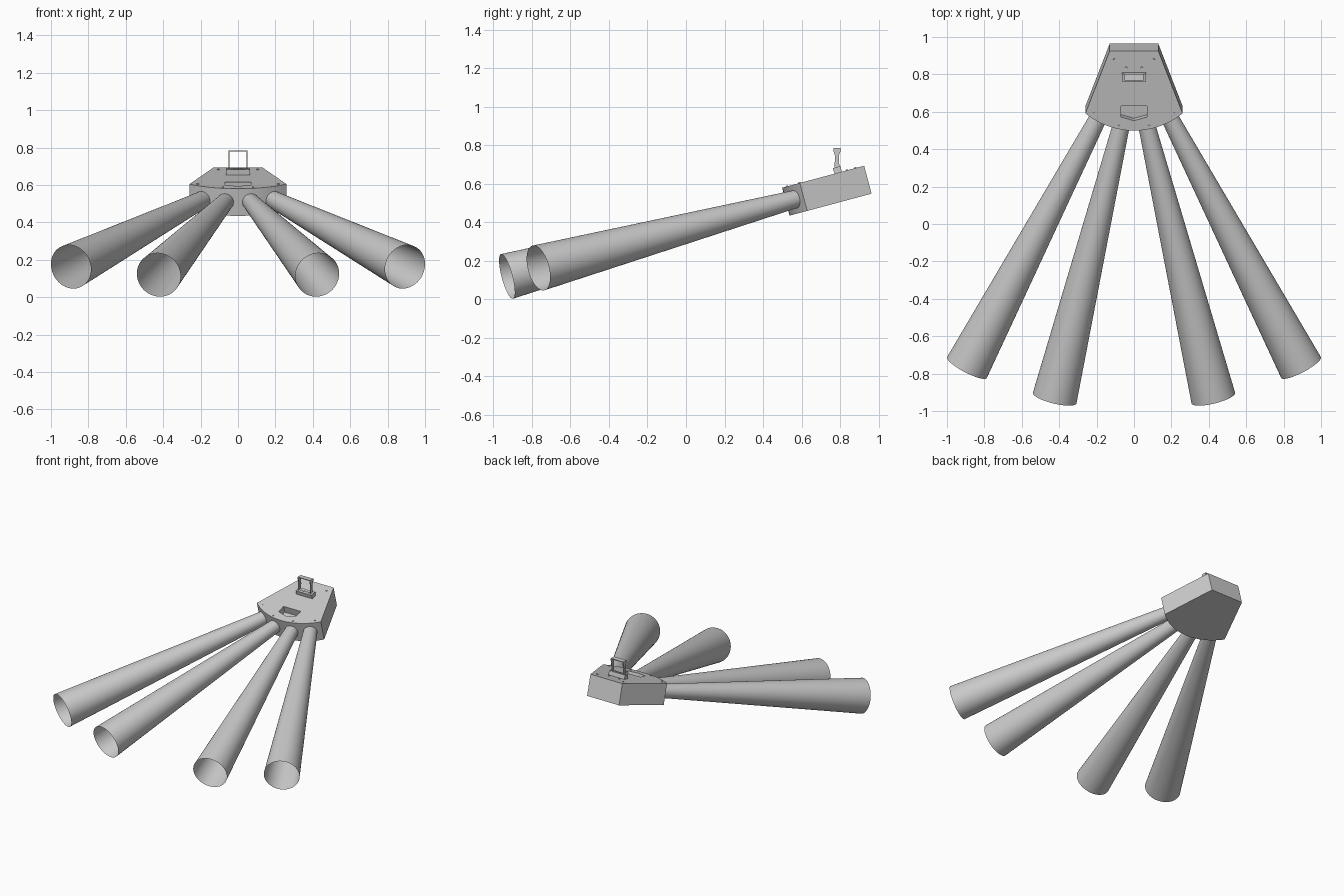
import bpy, bmesh, math
from mathutils import Matrix, Vector

cube = bpy.data.objects.get("Cube")
if cube:
    bpy.data.objects.remove(cube, do_unlink=True)

# Single matte grey
grey = bpy.data.materials.new("matte_grey")
grey.use_nodes = True
GREY = (0.6, 0.6, 0.6, 1)
grey.diffuse_color = GREY
grey.node_tree.nodes["Principled BSDF"].inputs["Base Color"].default_value = GREY

# Frame of the tilted housing: origin on its middle plane
TILT = Matrix.Translation((0, 0, 0.3685)) @ Matrix.Rotation(math.radians(15), 4, "X")
HALF = 0.075


def finish(name, bm, matrix, smooth=False):
    bmesh.ops.transform(bm, matrix=matrix, verts=bm.verts)
    mesh = bpy.data.meshes.new(name)
    bm.to_mesh(mesh)
    bm.free()
    mesh.materials.append(grey)
    ob = bpy.data.objects.new(name, mesh)
    bpy.context.collection.objects.link(ob)
    if smooth:
        activate(ob)
        bpy.ops.object.shade_smooth_by_angle(angle=math.radians(30))
    return ob


def activate(ob):
    bpy.ops.object.select_all(action="DESELECT")
    ob.select_set(True)
    bpy.context.view_layer.objects.active = ob


def prism(name, outline, low, high, matrix=TILT):
    """Extrude a flat outline along local z."""
    bm = bmesh.new()
    face = bm.faces.new([bm.verts.new((x, y, low)) for x, y in outline])
    out = bmesh.ops.extrude_face_region(bm, geom=[face])
    top = [v for v in out["geom"] if isinstance(v, bmesh.types.BMVert)]
    bmesh.ops.translate(bm, verts=top, vec=(0, 0, high - low))
    bmesh.ops.recalc_face_normals(bm, faces=bm.faces)
    return finish(name, bm, matrix)


def rect(x, y, half_x, half_y):
    return [(x - half_x, y - half_y), (x + half_x, y - half_y),
            (x + half_x, y + half_y), (x - half_x, y + half_y)]


def cylinder(name, x, y, low, radius, height):
    bm = bmesh.new()
    bmesh.ops.create_cone(bm, cap_ends=True, segments=12, radius1=radius, radius2=radius,
                          depth=height, matrix=Matrix.Translation((x, y, low + height / 2)))
    return finish(name, bm, TILT, True)


# Housing: tapered to the back, bowed at the front
WIDE, CORNER, BOW = 0.26, 0.632, 0.095
radius = (WIDE ** 2 + BOW ** 2) / (2 * BOW)
sweep = math.asin(WIDE / radius)
outline = [(0.13, 0.978), (-0.13, 0.978)]
for i in range(17):
    a = sweep * (i / 8 - 1)
    outline.append((radius * math.sin(a), CORNER - BOW + radius * (1 - math.cos(a))))
housing = prism("housing", outline, -HALF, HALF)

# Pocket in the top, with a pointed front edge
cutter = prism("pocket_cutter", [(-0.07, 0.673), (-0.07, 0.612), (0, 0.592),
                                 (0.07, 0.612), (0.07, 0.673)], HALF - 0.05, HALF + 0.05)
cutter.hide_render = True
cut = housing.modifiers.new("pocket", "BOOLEAN")
cut.operation = "DIFFERENCE"
cut.solver = "EXACT"
cut.object = cutter
activate(housing)
bpy.ops.object.modifier_apply(modifier=cut.name)
bpy.data.objects.remove(cutter, do_unlink=True)
bpy.ops.object.shade_smooth_by_angle(angle=math.radians(20))


# Four open flared tubes
def tube(name, near, far, r_near, r_far):
    a, b = Vector((*near, 0)), Vector((*far, 0))
    place = Matrix.Translation((a + b) / 2) @ (b - a).to_track_quat("Z", "Y").to_matrix().to_4x4()
    bm = bmesh.new()
    bmesh.ops.create_cone(bm, cap_ends=False, segments=64, radius1=r_near, radius2=r_far,
                          depth=(b - a).length, matrix=place)
    finish(name, bm, TILT, True)


for side, label in ((1, "left"), (-1, "right")):
    tube(f"outer_tube_{label}", (side * 0.175, 0.62), (side * 0.893, -0.794), 0.045, 0.12)
    tube(f"inner_tube_{label}", (side * 0.065, 0.56), (side * 0.424, -0.963), 0.045, 0.12)
    # Screws on the housing top
    for n, (x, y) in enumerate([(0.105, 0.93), (0.042, 0.885), (0.215, 0.63), (0.08, 0.563)]):
        cylinder(f"screw_{label}_{n + 1}", side * x, y, HALF, 0.006, 0.004)

# Handle base with a row of studs
BASE_Y, BASE_TOP = 0.838, HALF + 0.03
prism("handle_base", rect(0, BASE_Y, 0.065, 0.02), HALF, BASE_TOP)
for n in range(4):
    cylinder(f"base_stud_{n + 1}", (n - 1.5) * 0.021, BASE_Y, BASE_TOP, 0.007, 0.004)

# Upright strap handle: two waisted posts and a flat top bar
HANDLE_Y, HANDLE_TOP = 0.784, 0.785
UPRIGHT = Matrix(((0, 0, 1, 0), (1, 0, 0, HANDLE_Y), (0, 1, 0, 0), (0, 0, 0, 1)))
half_profile = [(0.014, 0.67), (0.011, 0.72), (0.011, 0.75), (0.018, 0.768), (0.018, HANDLE_TOP)]
post = half_profile + [(-y, z) for y, z in reversed(half_profile)]
prism("handle_post_left", post, 0.045, 0.051, UPRIGHT)
prism("handle_post_right", post, -0.051, -0.045, UPRIGHT)
prism("handle_bar", rect(0, HANDLE_Y, 0.051, 0.018), HANDLE_TOP - 0.005, HANDLE_TOP,
      Matrix.Identity(4))
